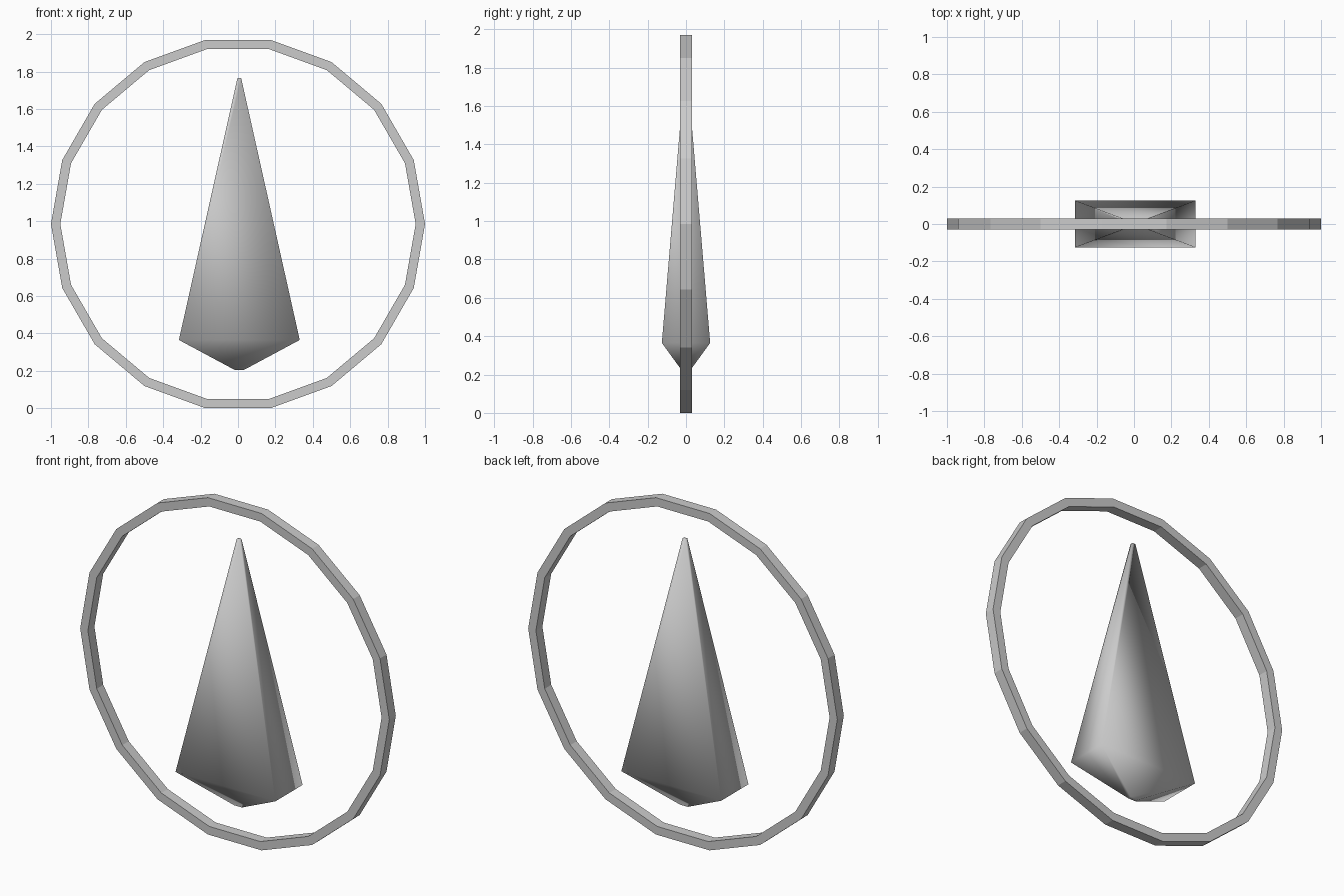
import bpy, bmesh, math

if "Cube" in bpy.data.objects:
    bpy.data.objects.remove(bpy.data.objects["Cube"])


def loft(name, loops, cap=True, wrap=False):
    """Skin a series of closed vertex loops into one mesh object."""
    bm = bmesh.new()
    rows = [[bm.verts.new(p) for p in loop] for loop in loops]
    pairs = list(zip(rows, rows[1:]))
    if wrap:
        pairs.append((rows[-1], rows[0]))
    for a, b in pairs:
        for i in range(len(a)):
            j = (i + 1) % len(a)
            bm.faces.new((a[i], a[j], b[j], b[i]))
    if cap:
        bm.faces.new(rows[0])
        bm.faces.new(rows[-1])
    bmesh.ops.recalc_face_normals(bm, faces=bm.faces)
    mesh = bpy.data.meshes.new(name)
    bm.to_mesh(mesh)
    bm.free()
    obj = bpy.data.objects.new(name, mesh)
    bpy.context.collection.objects.link(obj)
    return obj


# Thin 18-sided ring: a rectangular section swept round the y axis
SIDES, CENTRE_Z = 18, math.cos(math.pi / 18)
section = [(1.0, -0.03), (1.0, 0.03), (0.95, 0.03), (0.95, -0.03)]
loft("ring", [[(r * math.cos(2 * math.pi * i / SIDES), y,
                CENTRE_Z + r * math.sin(2 * math.pi * i / SIDES))
               for r, y in section] for i in range(SIDES)],
     cap=False, wrap=True)

# Four-sided spearhead: bottom point, wide shoulder, narrow tip
CX = 0.007
levels = [(0.205, 0.025, 0.01), (0.365, 0.323, 0.126), (1.765, 0.01, 0.008)]
spear = loft("spearhead", [[(CX + sx * w, sy * d, z)
                            for sx, sy in ((-1, -1), (1, -1), (1, 1), (-1, 1))]
                           for z, w, d in levels])
for face in spear.data.polygons:
    face.use_smooth = True
